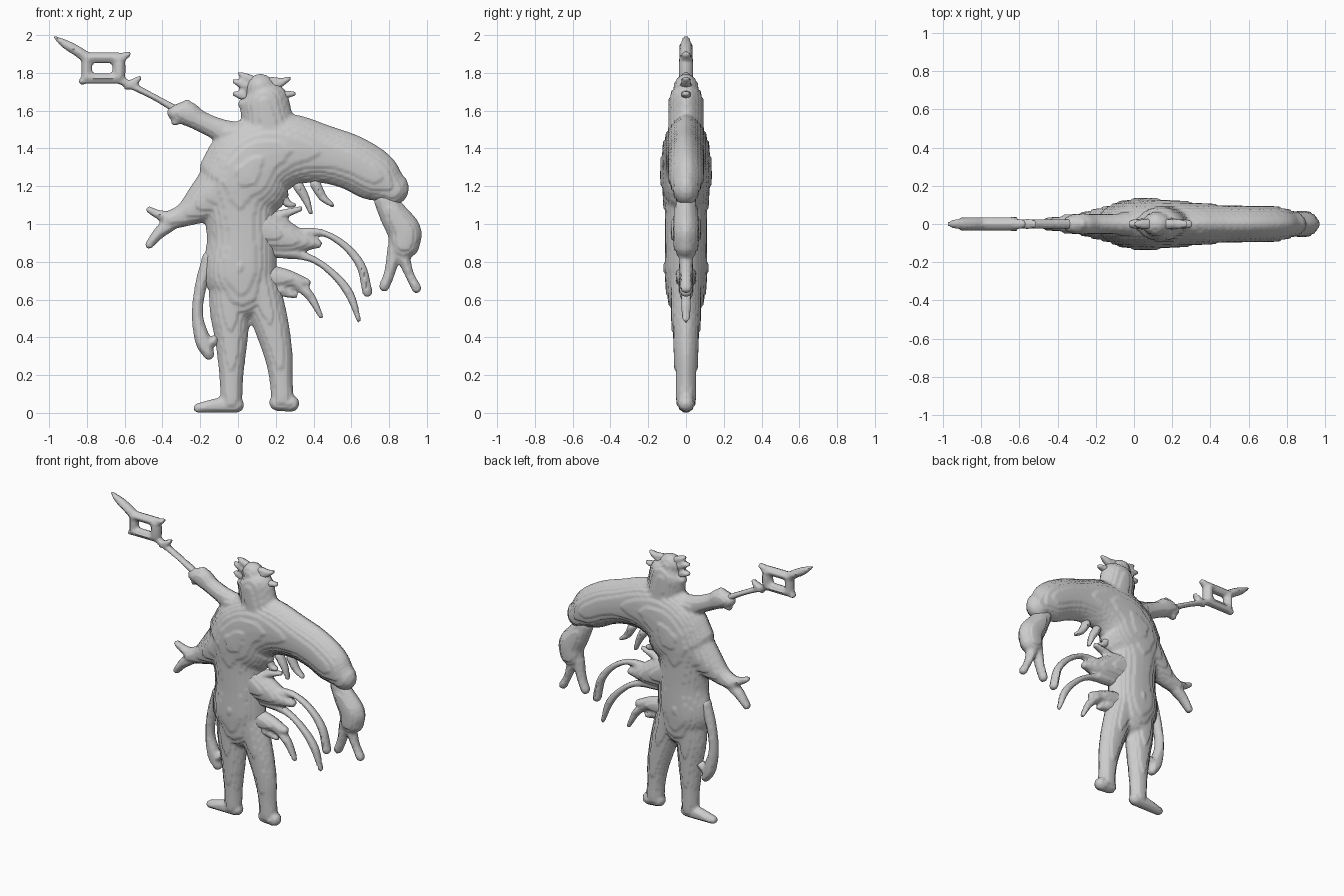
import bpy
import bmesh
import math
from mathutils import Vector

cube = bpy.data.objects.get("Cube")
if cube:
    bpy.data.objects.remove(cube, do_unlink=True)

GREY = (0.6, 0.6, 0.6, 1)
clay = bpy.data.materials.new("clay_grey")
clay.use_nodes = True
clay.diffuse_color = GREY
clay.node_tree.nodes["Principled BSDF"].inputs["Base Color"].default_value = GREY

VOXEL = 0.012
STEP = 0.0145
SIDES = 24


def smooth_path(points, sub=5):
    """Catmull-Rom through (x, z, radius) points."""
    p = [Vector(q) for q in points]
    p = [p[0] * 2 - p[1]] + p + [p[-1] * 2 - p[-2]]
    out = []
    for a, b, c, d in zip(p, p[1:], p[2:], p[3:]):
        for i in range(sub):
            t = i / sub
            out.append(0.5 * (2 * b + (c - a) * t + (2 * a - 5 * b + 4 * c - d) * t * t
                              + (3 * b - a - 3 * c + d) * t ** 3))
    return out + [p[-2]]


def add_limb(bm, points):
    """Flattened lens-shaped tube with domed ends; thickness follows the width."""
    path = smooth_path(points)
    rings = []
    for i, q in enumerate(path):
        t = (path[min(i + 1, len(path) - 1)] - path[max(i - 1, 0)]).xy.normalized()
        rings.append((q.xy, t, max(q.z, 0.004)))

    def dome(ring, sign):
        c, t, r = ring
        return [(c + t * sign * r * math.sin(a), t, r * math.cos(a), r)
                for a in (0.4, 0.8, 1.15, 1.45)]

    full = dome(rings[0], -1)[::-1] + [(c, t, r, r) for c, t, r in rings] + dome(rings[-1], 1)
    loops = []
    for c, t, r, base in full:
        depth = max(0.33 * base ** 0.635, 0.012) * r / base
        loop = []
        for k in range(SIDES):
            a = math.tau * k / SIDES
            w = r * math.cos(a)
            y = depth * math.copysign(abs(math.sin(a)) ** 1.25, math.sin(a))
            loop.append(bm.verts.new((c.x - t.y * w, y, c.y + t.x * w)))
        loops.append(loop)
    for a, b in zip(loops, loops[1:]):
        for k in range(SIDES):
            j = (k + 1) % SIDES
            bm.faces.new((a[k], a[j], b[j], b[k]))
    bm.faces.new(loops[0][::-1])
    bm.faces.new(loops[-1])


def build(name, limbs):
    """Fuse limbs into one skin, then terrace it softly front to back."""
    bm = bmesh.new()
    for limb in limbs:
        add_limb(bm, limb)
    bmesh.ops.recalc_face_normals(bm, faces=bm.faces)
    raw = bpy.data.meshes.new(name + "_raw")
    bm.to_mesh(raw)
    bm.free()
    ob = bpy.data.objects.new(name, raw)
    bpy.context.collection.objects.link(ob)
    mod = ob.modifiers.new("fuse", "REMESH")
    mod.mode = "VOXEL"
    mod.voxel_size = VOXEL
    graph = bpy.context.evaluated_depsgraph_get()
    mesh = bpy.data.meshes.new_from_object(ob.evaluated_get(graph))
    ob.modifiers.clear()
    ob.data = mesh
    bpy.data.meshes.remove(raw)
    for v in mesh.vertices:
        flat = (math.floor(v.co.y / STEP) + 0.5) * STEP
        v.co.y += (flat - v.co.y) * 0.5
        v.co.z = max(v.co.z, 0)
    mesh.materials.clear()
    mesh.materials.append(clay)
    bpy.ops.object.select_all(action="DESELECT")
    ob.select_set(True)
    bpy.context.view_layer.objects.active = ob
    bpy.ops.object.shade_smooth_by_angle(angle=math.radians(60))


# Body: trunk, draped sleeve, arms, head and legs in one skin
torso = [(.02, .66, .17), (.01, .75, .195), (.02, .92, .185), (.01, 1.08, .195),
         (.02, 1.22, .23), (.08, 1.35, .225), (.14, 1.45, .15)]
sleeve = [(.04, 1.25, .25), (.13, 1.35, .235), (.28, 1.39, .195), (.45, 1.37, .155),
          (.6, 1.325, .145), (.73, 1.25, .135), (.81, 1.19, .095)]
right_arm = [(-.05, 1.2, .18), (-.17, 1.12, .12), (-.28, 1.05, .065), (-.36, 1.02, .05)]
fingers = [[(-.35, 1.03, .04), (-.42, 1.05, .025), (-.47, 1.075, .018)],
           [(-.36, 1.0, .04), (-.42, .95, .032), (-.47, .89, .022)]]
raised_arm = [(.08, 1.42, .12), (-.08, 1.49, .065), (-.2, 1.545, .055),
              (-.27, 1.585, .065), (-.33, 1.59, .045)]
cuff_corners = [[(-.27, 1.6, .04), (-.27, 1.64, .02)], [(-.3, 1.57, .04), (-.335, 1.54, .02)]]
head = [(.17, 1.48, .14), (.15, 1.58, .135), (.135, 1.67, .125), (.12, 1.715, .08)]
chin = [(.1, 1.65, .06), (.03, 1.635, .03)]
right_leg = [(-.02, .72, .14), (-.04, .54, .11), (-.035, .38, .086),
             (-.035, .2, .064), (-.035, .07, .058)]
left_leg = [(.09, .72, .12), (.14, .58, .105), (.18, .45, .092),
            (.215, .3, .075), (.228, .18, .062), (.235, .08, .06)]
feet = [[(-.01, .042, .042), (-.1, .04, .04), (-.21, .026, .026)],
        [(.21, .055, .045), (.28, .05, .045)]]
build("body", [torso, sleeve, right_arm, raised_arm, head, chin, right_leg, left_leg]
      + fingers + cuff_corners + feet)

# Head spikes
build("head_spikes", [[(x, z, .025), ((x + u) / 2, (z + w) / 2, .022), (u, w, .012)]
                      for x, z, u, w in ((.1, 1.75, .01, 1.795), (.05, 1.73, -.02, 1.755),
                                         (.16, 1.75, .21, 1.765), (.19, 1.73, .27, 1.77),
                                         (.2, 1.68, .3, 1.69), (.03, 1.68, -.02, 1.69))])

# Staff with square ring and pointed tip
corners = [(-.8, 1.88), (-.63, 1.88), (-.63, 1.77), (-.8, 1.77)]
frame = [[(*a, .028), (*b, .028)] for a, b in zip(corners, corners[1:] + corners[:1])]
build("staff", frame + [
    [(-.3, 1.59, .022), (-.45, 1.675, .017), (-.64, 1.77, .022)],
    [(-.52, 1.775, .012), (-.56, 1.74, .025), (-.59, 1.72, .012)],
    [(-.635, 1.87, .032), (-.58, 1.9, .015)],
    [(-.63, 1.85, .035), (-.63, 1.79, .035)],
    [(-.8, 1.775, .03), (-.825, 1.755, .018)],
    [(-.8, 1.88, .03), (-.85, 1.915, .028), (-.91, 1.95, .024), (-.98, 1.995, .004)]])

# Hanging hand pouch with two tails
build("pouch", [
    [(.78, 1.12, .06), (.83, 1.04, .078), (.88, .96, .09), (.88, .9, .085)],
    [(.83, .87, .04), (.805, .75, .03), (.775, .67, .028)],
    [(.87, .84, .04), (.905, .74, .025), (.945, .66, .026)]])

# Trailing strands on the left hip and tufts that hold them
build("left_strands", [
    [(.13, .97, .12), (.28, .92, .08), (.42, .895, .025)],
    [(.15, .72, .07), (.26, .71, .05), (.36, .69, .025)],
    [(.2, 1.04, .03), (.33, 1.08, .014)],
    [(.32, .95, .03), (.44, .955, .018), (.56, .89, .02), (.65, .78, .025), (.685, .64, .027)],
    [(.2, .86, .04), (.38, .82, .02), (.5, .74, .02), (.59, .63, .024), (.64, .49, .012)],
    [(.3, .69, .03), (.38, .62, .025), (.44, .51, .013)],
    [(.2, .66, .04), (.3, .62, .015)]])

# Fringe under the sleeve
build("sleeve_fringe", [[(x, z, .03), (x + .04, z - .07, .022), (u, w, .012)]
                        for x, z, u, w in ((.22, 1.18, .3, 1.1), (.32, 1.2, .385, 1.06),
                                           (.41, 1.21, .5, 1.1))])

# Tail of cloth on the right hip
build("right_tail", [[(-.15, .82, .04), (-.195, .68, .032), (-.215, .52, .03),
                      (-.185, .38, .042), (-.155, .31, .03)],
                     [(-.17, .36, .03), (-.09, .4, .025)]])
